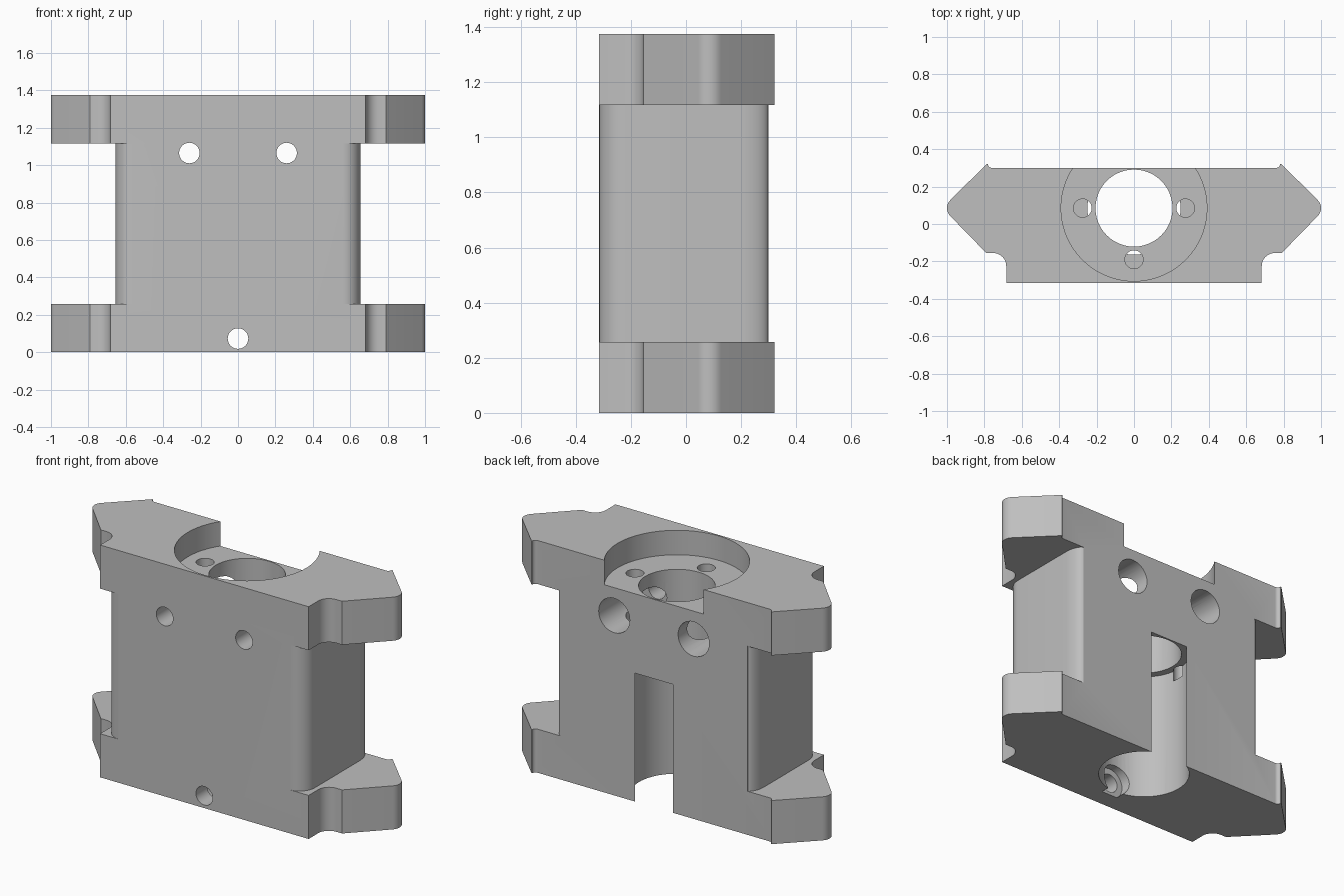
import bpy, bmesh
from math import sin, cos, pi, radians
from mathutils import Matrix

cube = bpy.data.objects.get("Cube")
if cube:
    bpy.data.objects.remove(cube, do_unlink=True)

HEIGHT = 1.375
CLAMP = 0.258          # height of the eared end sections
BORE_Y = 0.085         # axis of the vertical bore


def arc(cx, cy, rx, ry, a0, a1, n=10):
    """Points along an elliptical arc, angles in degrees."""
    pts = []
    for i in range(n + 1):
        a = radians(a0 + (a1 - a0) * i / n)
        pts.append((cx + rx * cos(a), cy + ry * sin(a)))
    return pts


def prism(name, pts, z0, z1):
    """Extrude an XY outline from z0 to z1."""
    bm = bmesh.new()
    base = bm.faces.new([bm.verts.new((x, y, z0)) for x, y in pts])
    out = bmesh.ops.extrude_face_region(bm, geom=[base])
    top = [v for v in out["geom"] if isinstance(v, bmesh.types.BMVert)]
    bmesh.ops.translate(bm, verts=top, vec=(0, 0, z1 - z0))
    bmesh.ops.recalc_face_normals(bm, faces=bm.faces)
    mesh = bpy.data.meshes.new(name)
    bm.to_mesh(mesh)
    bm.free()
    obj = bpy.data.objects.new(name, mesh)
    bpy.context.collection.objects.link(obj)
    return obj


def circle(cx, cy, r, n=48):
    return arc(cx, cy, r, r, 0, 360 - 360 / n, n - 1)


def cross_hole(name, x, z, r, y0, y1):
    """Cylinder running along Y."""
    obj = prism(name, circle(x, -z, r, 32), y0, y1)
    obj.data.transform(Matrix.Rotation(-pi / 2, 4, "X"))
    return obj


def mirrored(pts):
    return [(-x, y) for x, y in reversed(pts)]


def cut(target, cutter):
    """Subtract the cutter and discard it."""
    cutter.hide_render = True
    mod = target.modifiers.new("cut", "BOOLEAN")
    mod.operation = "DIFFERENCE"
    mod.solver = "EXACT"
    mod.object = cutter
    bpy.context.view_layer.objects.active = target
    bpy.ops.object.modifier_apply(modifier=mod.name)
    bpy.data.objects.remove(cutter, do_unlink=True)


# Main block with pointed ears
half = [(0.683, -0.315)]
half += arc(0.753, -0.225, 0.07, 0.07, 180, 90, 8)
half += [(0.79, -0.155)]
half += arc(0.94, BORE_Y, 0.06, 0.06, -45, 45, 8)
half += [(0.787, 0.322)]
half += arc(0.76, 0.322, 0.022, 0.022, 0, -90, 5)
block = prism("clamp_block", half + mirrored(half), 0, HEIGHT)

# Side reliefs between the end sections, with rounded corners
relief = [(0.56, -0.5)]
relief += arc(0.56, -0.215, 0.095, 0.1, -90, 0)
relief += arc(0.605, 0.2, 0.05, 0.1, 0, 80)
relief += [(0.61, 0.5), (1.2, 0.5), (1.2, -0.5)]
for side in (relief, mirrored(relief)):
    cut(block, prism("side_relief", side, CLAMP, HEIGHT - CLAMP))

# Vertical bore: top recess, through hole, wide lower bore open at the back
cut(block, prism("top_recess", circle(0, BORE_Y, 0.39, 72), HEIGHT - 0.145, 2))
cut(block, prism("through_bore", circle(0, BORE_Y, 0.206), -0.2, 2))
cut(block, prism("lower_bore", circle(0, BORE_Y, 0.249, 64), -0.2, 0.76))

# Small vertical screw holes in the recess floor
for x, y in ((-0.275, BORE_Y), (0.275, BORE_Y), (0, -0.19)):
    cut(block, prism("screw_hole", circle(x, y, 0.049, 32), 0.7, 1.5))

# Upper cross holes, widened from the back
for x in (-0.26, 0.26):
    cut(block, cross_hole("cross_hole", x, 1.065, 0.055, -0.6, 0.6))
    cut(block, cross_hole("cross_counterbore", x, 1.065, 0.102, -0.1, 0.6))

# Lower front hole, widened inside the bore
cut(block, cross_hole("front_hole", 0, 0.073, 0.055, -0.6, 0))
cut(block, cross_hole("front_counterbore", 0, 0.073, 0.09, -0.21, 0))

# Material and shading
grey = bpy.data.materials.new("plain_grey")
grey.use_nodes = True
colour = (0.52, 0.52, 0.52, 1)
grey.diffuse_color = colour
grey.node_tree.nodes["Principled BSDF"].inputs["Base Color"].default_value = colour
block.data.materials.clear()
block.data.materials.append(grey)
for face in block.data.polygons:
    face.material_index = 0
bpy.ops.object.select_all(action="DESELECT")
block.select_set(True)
bpy.context.view_layer.objects.active = block
bpy.ops.object.shade_smooth_by_angle(angle=radians(30))
